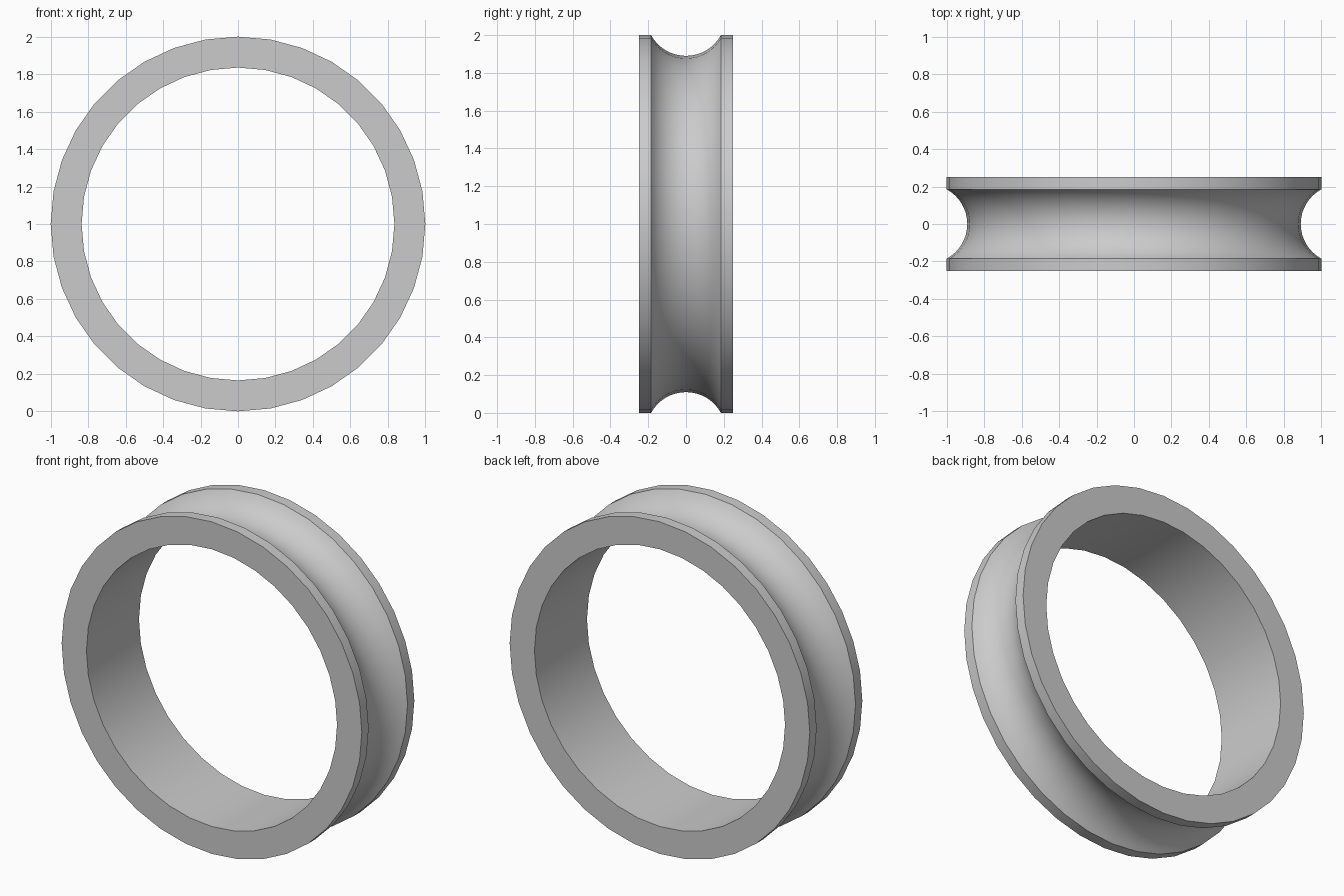
import bpy, bmesh
from math import sin, cos, asin, pi
from mathutils import Vector

cube = bpy.data.objects.get("Cube")
if cube:
    bpy.data.objects.remove(cube, do_unlink=True)

OUTER, INNER, HALF_WIDTH = 1.0, 0.835, 0.25
GROOVE_HALF, GROOVE_DEPTH = 0.185, 0.11
SEGMENTS, ARC_STEPS = 36, 16

# Grey metal
grey = bpy.data.materials.new("grey_metal")
grey.use_nodes = True
colour = (0.6, 0.6, 0.6, 1)
grey.diffuse_color = colour
grey.node_tree.nodes["Principled BSDF"].inputs["Base Color"].default_value = colour

# Cross-section as (y, radius): bore, flat rims and a circular groove between them
arc_radius = (GROOVE_HALF**2 + GROOVE_DEPTH**2) / (2 * GROOVE_DEPTH)
arc_centre = OUTER - GROOVE_DEPTH + arc_radius
reach = asin(GROOVE_HALF / arc_radius)
angles = [reach * (2 * i / ARC_STEPS - 1) for i in range(ARC_STEPS + 1)]
profile = [(-HALF_WIDTH, INNER), (-HALF_WIDTH, OUTER)]
profile += [(arc_radius * sin(a), arc_centre - arc_radius * cos(a)) for a in angles]
profile += [(HALF_WIDTH, OUTER), (HALF_WIDTH, INNER)]

# Grooved ring: revolve the cross-section about the y axis
bm = bmesh.new()
verts = [bm.verts.new((0, y, OUTER + r)) for y, r in profile]
edges = [bm.edges.new((v, verts[i - 1])) for i, v in enumerate(verts)]
bmesh.ops.spin(bm, geom=verts + edges, cent=Vector((0, 0, OUTER)),
               axis=Vector((0, 1, 0)), angle=2 * pi, steps=SEGMENTS)
bmesh.ops.remove_doubles(bm, verts=bm.verts, dist=0.0005)
bmesh.ops.recalc_face_normals(bm, faces=bm.faces)
mesh = bpy.data.meshes.new("grooved_ring")
bm.to_mesh(mesh)
bm.free()
mesh.materials.append(grey)
ring = bpy.data.objects.new("grooved_ring", mesh)
bpy.context.collection.objects.link(ring)

# Smooth round surfaces, crisp rims
bpy.ops.object.select_all(action="DESELECT")
ring.select_set(True)
bpy.context.view_layer.objects.active = ring
bpy.ops.object.shade_smooth_by_angle(angle=pi / 6)
